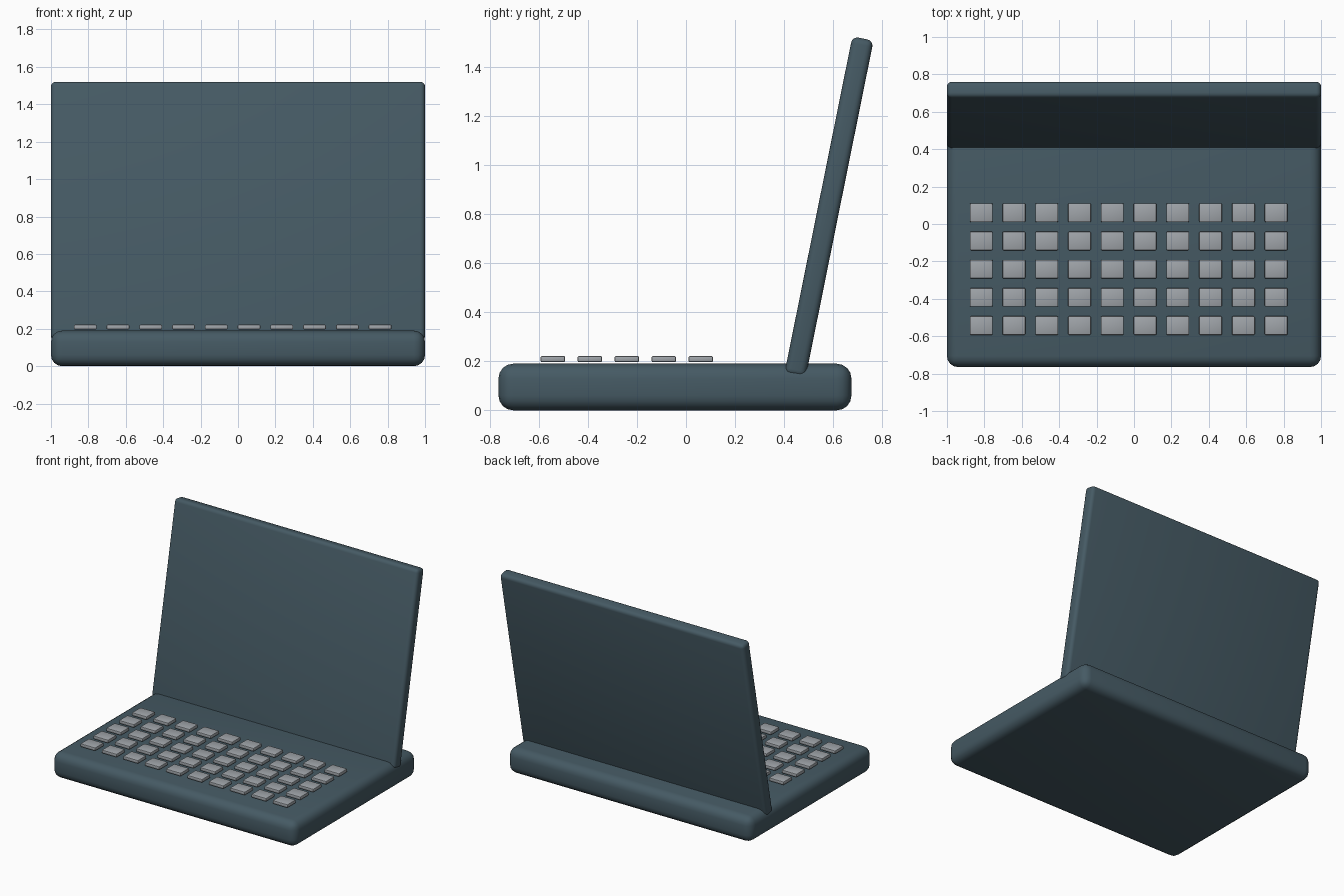
import bpy
import math

cube = bpy.data.objects.get("Cube")
if cube:
    bpy.data.objects.remove(cube, do_unlink=True)


def make_material(name, rgb):
    mat = bpy.data.materials.new(name)
    mat.use_nodes = True
    colour = (*rgb, 1.0)
    mat.diffuse_color = colour
    mat.node_tree.nodes["Principled BSDF"].inputs["Base Color"].default_value = colour
    return mat


def rounded_box(name, centre, size, radius, segments, mat, tilt=0.0):
    """Box with rounded edges, optionally leaning back about x."""
    bpy.ops.mesh.primitive_cube_add(size=1, location=centre)
    obj = bpy.context.object
    obj.name = name
    obj.scale = size
    bpy.ops.object.transform_apply(location=False, rotation=False, scale=True)
    bevel = obj.modifiers.new("rounded_edges", "BEVEL")
    bevel.width = radius
    bevel.segments = segments
    bpy.ops.object.modifier_apply(modifier=bevel.name)
    bpy.ops.object.shade_smooth_by_angle(angle=math.radians(35))
    obj.rotation_euler.x = tilt
    obj.data.materials.append(mat)
    return obj


slate = make_material("slate_blue_grey", (0.06, 0.102, 0.127))
key_grey = make_material("light_grey", (0.352, 0.376, 0.402))

# Keyboard body and leaning lid
rounded_box("base", (0, -0.045, 0.095), (2, 1.44, 0.19), 0.06, 4, slate)
rounded_box("screen_lid", (0, 0.583, 0.828), (2, 0.088, 1.405), 0.026, 4, slate,
            tilt=-math.radians(11.4))

# Grid of keys hovering just above the body
COLUMNS, ROWS = 10, 5
first_key = rounded_box("key", (0, 0, 0), (0.122, 0.1, 0.025), 0.006, 2, key_grey)
for row in range(ROWS):
    for col in range(COLUMNS):
        key = first_key.copy()
        key.name = f"key_row{row + 1}_column{col + 1}"
        key.location = (-0.817 + 0.1752 * col, -0.543 + 0.1508 * row, 0.209)
        bpy.context.collection.objects.link(key)
bpy.data.objects.remove(first_key, do_unlink=True)
